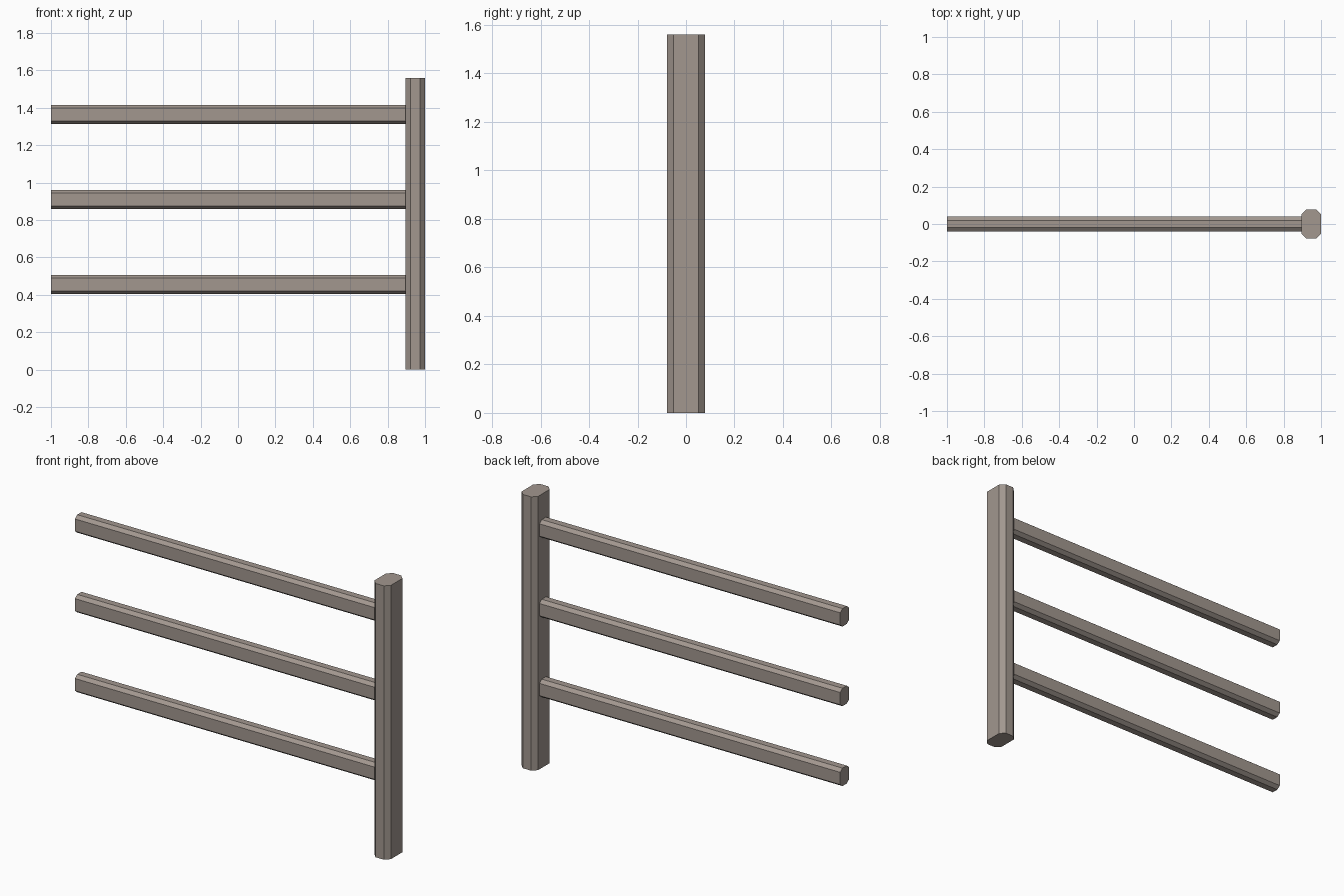
import bpy, bmesh
from mathutils import Vector

if "Cube" in bpy.data.objects:
    bpy.data.objects.remove(bpy.data.objects["Cube"])

wood = bpy.data.materials.new("weathered_wood")
wood.diffuse_color = (0.36, 0.31, 0.275, 1)
wood.use_nodes = True
wood.node_tree.nodes["Principled BSDF"].inputs["Base Color"].default_value = wood.diffuse_color


def octagon(hu, hv, cu, cv):
    """Rectangle with half sizes hu, hv and corners cut by cu, cv."""
    return [(hu, -hv + cv), (hu, hv - cv), (hu - cu, hv), (-hu + cu, hv),
            (-hu, hv - cv), (-hu, -hv + cv), (-hu + cu, -hv), (hu - cu, -hv)]


def extrude_bar(name, ring, direction):
    """Capped prism from a ring of points, pushed along a direction."""
    bm = bmesh.new()
    face = bm.faces.new([bm.verts.new(p) for p in ring])
    out = bmesh.ops.extrude_face_region(bm, geom=[face], use_keep_orig=True)
    moved = [g for g in out["geom"] if isinstance(g, bmesh.types.BMVert)]
    bmesh.ops.translate(bm, verts=moved, vec=Vector(direction))
    bmesh.ops.recalc_face_normals(bm, faces=bm.faces)
    mesh = bpy.data.meshes.new(name)
    bm.to_mesh(mesh)
    bm.free()
    mesh.materials.append(wood)
    bpy.context.collection.objects.link(bpy.data.objects.new(name, mesh))


# Upright post at the right end
post = octagon(0.052, 0.078, 0.026, 0.026)
extrude_bar("post", [(0.948 + x, y, 0) for x, y in post], (0, 0, 1.56))

# Three rails running from the left end to the post
rail = octagon(0.04, 0.051, 0.021, 0.016)
for i, height in enumerate((0.455, 0.91, 1.364)):
    extrude_bar(f"rail_{i + 1}", [(-1, y, height + z) for y, z in rail],
                (1.897, 0, 0))
